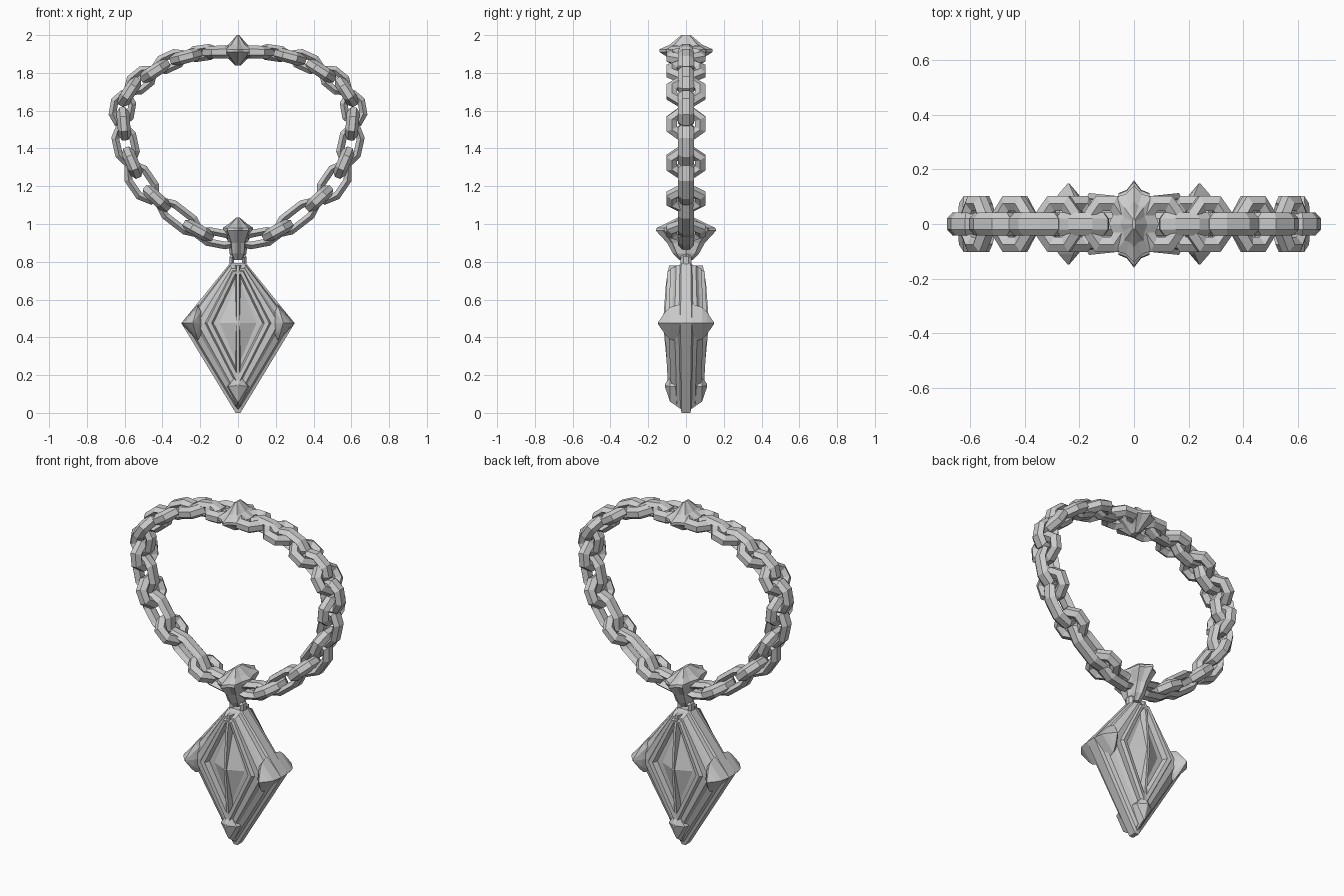
import bpy, bmesh
from math import cos, sin, pi
from mathutils import Vector

if "Cube" in bpy.data.objects:
    bpy.data.objects.remove(bpy.data.objects["Cube"])


def make(name, verts, faces):
    me = bpy.data.meshes.new(name)
    me.from_pydata([tuple(v) for v in verts], [], faces)
    bm = bmesh.new()
    bm.from_mesh(me)
    bmesh.ops.recalc_face_normals(bm, faces=bm.faces)
    bm.to_mesh(me)
    bm.free()
    ob = bpy.data.objects.new(name, me)
    bpy.context.collection.objects.link(ob)
    return ob


def loft(name, rings, cap=True, loop=False):
    n, m = len(rings[0]), len(rings)
    verts = [v for r in rings for v in r]
    faces = []
    for i in range(m if loop else m - 1):
        for j in range(n):
            a, b = i * n, ((i + 1) % m) * n
            k = (j + 1) % n
            faces.append((a + j, a + k, b + k, b + j))
    if cap and not loop:
        faces += [tuple(range(n)), tuple(range((m - 1) * n, m * n))]
    return make(name, verts, faces)


def link(name, center, tangent, length, width, depth, bar, upright):
    """Faceted eight-sided chain link; upright links spread along y."""
    t = Vector((tangent[0], 0, tangent[1])).normalized()
    y = Vector((0, 1, 0))
    side = t.cross(y)
    across, normal = (y, side) if upright else (side, y)
    c = Vector((center[0], 0, center[1]))
    section = [(0, -.45), (0, .45), (.5, 1), (1, .45), (1, -.45), (.5, -1)]
    rings = []
    for inset, h in section:
        l, w = length / 2 - inset * bar, width / 2 - inset * bar
        outline = [(l, .35 * w), (.45 * l, w), (-.45 * l, w), (-l, .35 * w),
                   (-l, -.35 * w), (-.45 * l, -w), (.45 * l, -w), (l, -.35 * w)]
        rings.append([c + t * a + across * b + normal * h * depth for a, b in outline])
    return loft(name, rings, loop=True)


def star_bead(name, rows):
    """Fluted bead from rows of (z, half x, half y)."""
    rings = []
    for z, rx, ry in rows:
        ring = []
        for i in range(16):
            a, k = i * pi / 8, 1 if i % 2 == 0 else .85
            ring.append((rx * k * cos(a), ry * k * sin(a), z))
        rings.append(ring)
    return loft(name, rings)


def kite(hx, up, down, top, y, x0=0, z0=.475):
    return [(x0 + hx, y, z0), (x0 + top, y, z0 + up), (x0 - top, y, z0 + up),
            (x0 - hx, y, z0), (x0 - top * .3, y, z0 - down), (x0 + top * .3, y, z0 - down)]


# chain: alternating upright and flat links, mirrored left and right
path = [(.10, 1.91), (.19, 1.905), (.275, 1.885), (.36, 1.86), (.44, 1.81),
        (.515, 1.76), (.575, 1.70), (.612, 1.61), (.605, 1.53), (.595, 1.42),
        (.56, 1.325), (.51, 1.22), (.43, 1.135), (.31, 1.035), (.21, .965), (.11, .925)]
ends = [(.0, 1.91)] + path + [(.0, .925)]
for sx in (1, -1):
    for i, p in enumerate(path):
        a, b = ends[i], ends[i + 2]
        d = Vector((sx * (b[0] - a[0]), b[1] - a[1]))
        bulge = max(0, (p[0] - .15) / .47)
        if i % 2 == 0:
            size = (.175, .205, .034, .055)
        else:
            width = .08 + .055 * bulge + (.02 if i > 10 else 0)
            size = (d.length * 1.1, width, .043, min(.04, width * .42))
        link("chain_link", (sx * p[0], p[1]), d, *size, i % 2 == 0)

# clasp at the top and bail at the bottom of the chain
star_bead("clasp_bead", [(1.84, .015, .03), (1.875, .05, .085), (1.91, .092, .14),
                         (1.925, .092, .14), (1.95, .05, .085), (2.0, .006, .025)])
star_bead("bail", [(.81, .028, .035), (.845, .045, .07), (.90, .05, .10), (.965, .08, .16),
                   (.98, .08, .155), (1.0, .05, .11), (1.035, .008, .04)])
link("hanging_ring", (0, .805), (0, 1), .10, .09, .03, .024, False)


def taper(ring):
    """Thins the pendant toward its top and bottom points."""
    return [(x, y * (1.05 - .5 * abs(z - .475)), z) for x, y, z in ring]


# pendant body: stepped kite frame, front to back
steps = [(.115, .22, .225, .008, .075), (.13, .245, .25, .012, .075), (.14, .26, .27, .015, .104),
         (.165, .275, .31, .025, .108), (.175, .28, .325, .028, .09), (.215, .29, .37, .035, .09),
         (.235, .295, .39, .036, .072), (.27, .305, .43, .04, .058), (.28, .31, .445, .04, .036),
         (.30, .318, .475, .042, .028)]
rings = [taper(kite(a, b, c, t, -y)) for a, b, c, t, y in steps]
rings += [taper(kite(a, b, c, t, y)) for a, b, c, t, y in reversed(steps)]
loft("pendant_frame", rings)

for s in (-1, 1):
    # central stone with vertical ridge
    loft("centre_gem", [kite(.115, .22, .225, .008, s * .07), kite(.004, .004, .004, .002, s * .118)])
    ridge = [(.018, .06), (.007, .115), (-.007, .115), (-.018, .06)]
    loft("centre_ridge", [[(x, s * y * k, z) for x, y in ridge]
                          for z, k in ((.16, .78), (.26, .88), (.475, 1.06), (.69, .92), (.78, .78))])
    # corner studs at the sides: arrow-shaped cap following the outline, with a pointed tip
    arrow = ((.06, 0), (-.03, .10), (-.05, .07), (-.06, 0), (-.05, -.07), (-.03, -.10))
    for sx in (-1, 1):
        loft("side_stud", [[(sx * (.24 + k * a), s * y, .475 + k * b) for a, b in arrow]
                           for k, y in ((1, .03), (.85, .085), (.6, .11), (.05, .148))])
    # stud on the lower point
    loft("lower_stud", [kite(.068, .065, .125, .015, s * .02, 0, .14),
                        kite(.052, .055, .08, .012, s * .085, 0, .14),
                        kite(.006, .006, .006, .004, s * .112, 0, .145)])
